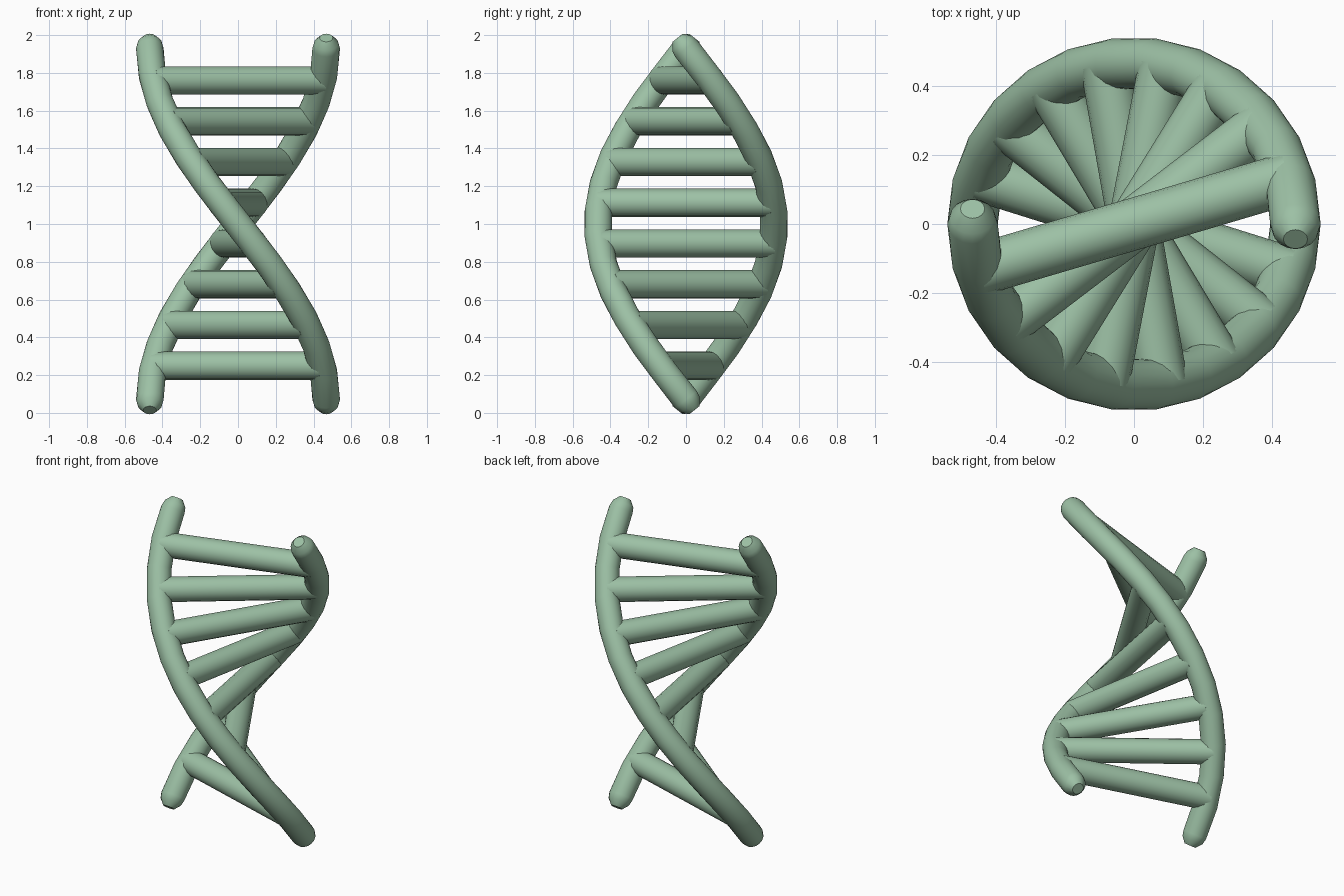
import bpy, bmesh, math
from mathutils import Vector

if "Cube" in bpy.data.objects:
    bpy.data.objects.remove(bpy.data.objects["Cube"])

R, TUBE, RUNG = 0.467, 0.073, 0.075   # helix radius, strand and rung thickness
Z0, Z1 = 0.07, 1.93                   # strand centre-line ends
SIDES, SEGS = 16, 13

green = bpy.data.materials.new("sage_green")
green.diffuse_color = (0.335, 0.53, 0.376, 1)
green.use_nodes = True
green.node_tree.nodes["Principled BSDF"].inputs["Base Color"].default_value = green.diffuse_color


def point(z, phase=0.0):
    a = phase - math.pi * (z - Z0) / (Z1 - Z0)
    return Vector((R * math.cos(a), R * math.sin(a), z))


def loft(name, rings):
    """Tube through rings of (centre, axis, side direction, radius), closed at both ends."""
    bm = bmesh.new()
    loops = []
    for c, axis, side, r in rings:
        u = axis.cross(side).normalized()
        v = axis.cross(u).normalized()
        loops.append([bm.verts.new(c + r * (math.cos(t) * u + math.sin(t) * v))
                      for t in (2 * math.pi * i / SIDES for i in range(SIDES))])
    for a, b in zip(loops, loops[1:]):
        for i in range(SIDES):
            j = (i + 1) % SIDES
            bm.faces.new((a[i], a[j], b[j], b[i]))
    bm.faces.new(loops[0])
    bm.faces.new(loops[-1])
    bmesh.ops.recalc_face_normals(bm, faces=bm.faces[:])
    me = bpy.data.meshes.new(name)
    bm.to_mesh(me)
    bm.free()
    me.materials.append(green)
    ob = bpy.data.objects.new(name, me)
    bpy.context.collection.objects.link(ob)
    bpy.ops.object.select_all(action='DESELECT')
    bpy.context.view_layer.objects.active = ob
    ob.select_set(True)
    bpy.ops.object.shade_smooth_by_angle(angle=math.radians(35))


# two opposite strands making half a turn, with rounded tips ending in a small flat
CAP = [(0.071, 0.035), (0.035, 0.065)]   # offset, radius
for k in range(2):
    phase = k * math.pi
    rings = []
    for i in range(SEGS + 1):
        z = Z0 + (Z1 - Z0) * i / SEGS
        p = point(z, phase)
        t = (point(z + 1e-3, phase) - point(z - 1e-3, phase)).normalized()
        side = Vector((p.x, p.y, 0))
        if i == 0:
            rings += [(p - t * d, t, side, r) for d, r in CAP]
        rings.append((p, t, side, TUBE))
        if i == SEGS:
            rings += [(p + t * d, t, side, r) for d, r in reversed(CAP)]
    loft(f"strand_{k + 1}", rings)

# eight evenly spaced rungs between the strands
UP = Vector((0, 0, 1))
for n in range(8):
    z = 0.25 + n * (1.76 - 0.25) / 7
    a, b = point(z), point(z, math.pi)
    axis = (b - a).normalized()
    loft(f"rung_{n + 1}", [(a, axis, UP, RUNG), (b, axis, UP, RUNG)])
